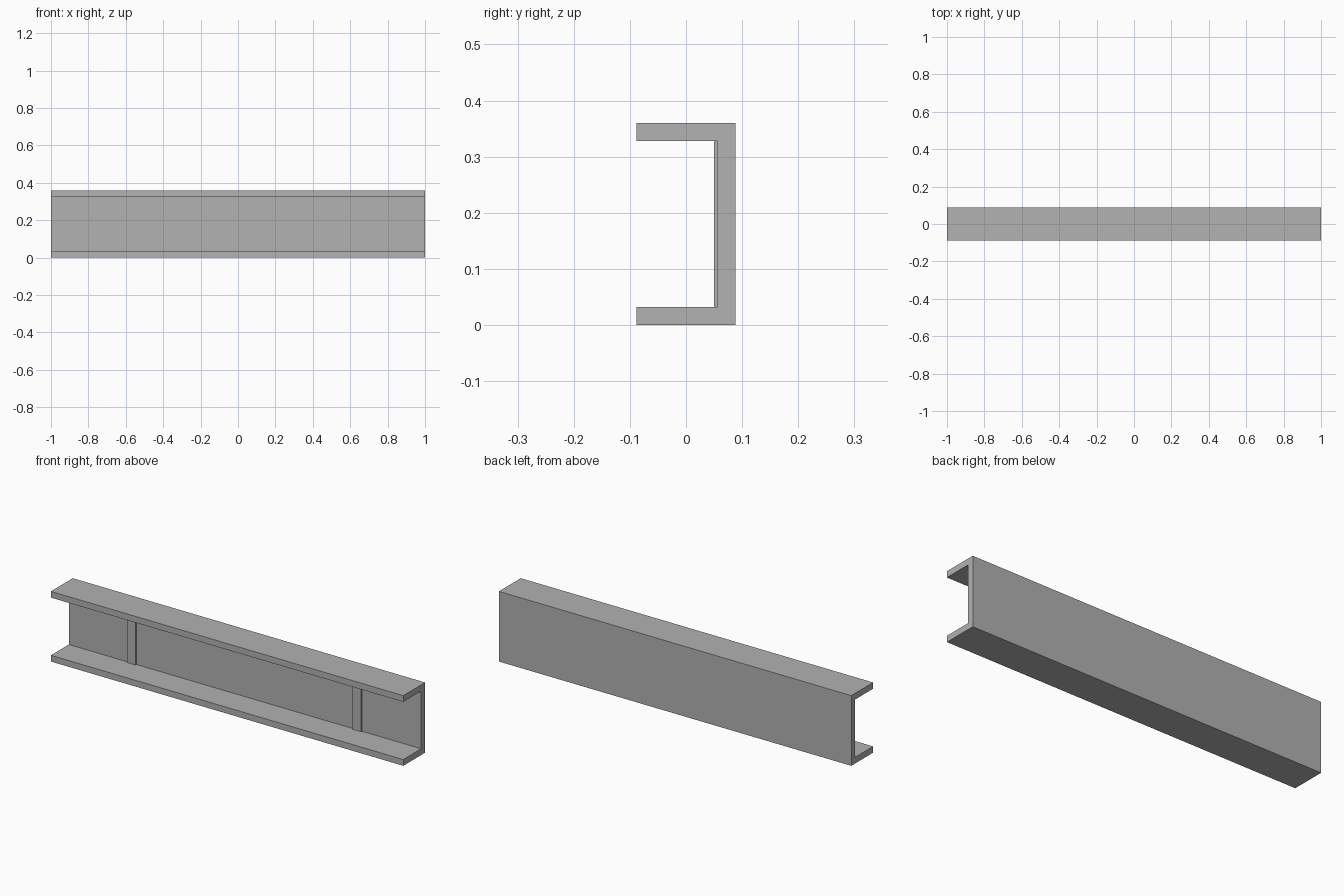
import bpy
import bmesh

old = bpy.data.objects.get("Cube")
if old:
    bpy.data.objects.remove(old, do_unlink=True)

LENGTH, DEPTH, HEIGHT = 2.0, 0.177, 0.36
THICK = 0.032             # flange and web thickness
RIB_X, RIB_WIDTH, RIB_DEPTH = 0.64, 0.047, 0.007

steel = bpy.data.materials.new("plain grey steel")
steel.use_nodes = True
grey = (0.445, 0.445, 0.445, 1.0)
steel.diffuse_color = grey
steel.node_tree.nodes["Principled BSDF"].inputs["Base Color"].default_value = grey


def extrude_profile(name, profile, length, x=0.0):
    """Closed (y, z) outline swept along x, centred on the given x."""
    bm = bmesh.new()
    face = bm.faces.new([bm.verts.new((x - length / 2, y, z)) for y, z in profile])
    swept = bmesh.ops.extrude_face_region(bm, geom=[face])["geom"]
    verts = [v for v in swept if isinstance(v, bmesh.types.BMVert)]
    bmesh.ops.translate(bm, verts=verts, vec=(length, 0, 0))
    bmesh.ops.recalc_face_normals(bm, faces=bm.faces)
    mesh = bpy.data.meshes.new(name)
    bm.to_mesh(mesh)
    bm.free()
    mesh.materials.append(steel)
    obj = bpy.data.objects.new(name, mesh)
    bpy.context.collection.objects.link(obj)
    return obj


front, back = -DEPTH / 2, DEPTH / 2
web = back - THICK
low, high = THICK, HEIGHT - THICK

# C-shaped channel, open to the front
extrude_profile("channel_beam", [
    (front, 0), (back, 0), (back, HEIGHT), (front, HEIGHT),
    (front, high), (web, high), (web, low), (front, low)], LENGTH)

# Thin upright strips on the inside of the web
for side, x in (("right", -RIB_X), ("left", RIB_X)):
    extrude_profile(side + "_web_strip", [
        (web - RIB_DEPTH, low), (web, low), (web, high), (web - RIB_DEPTH, high)],
        RIB_WIDTH, x)
